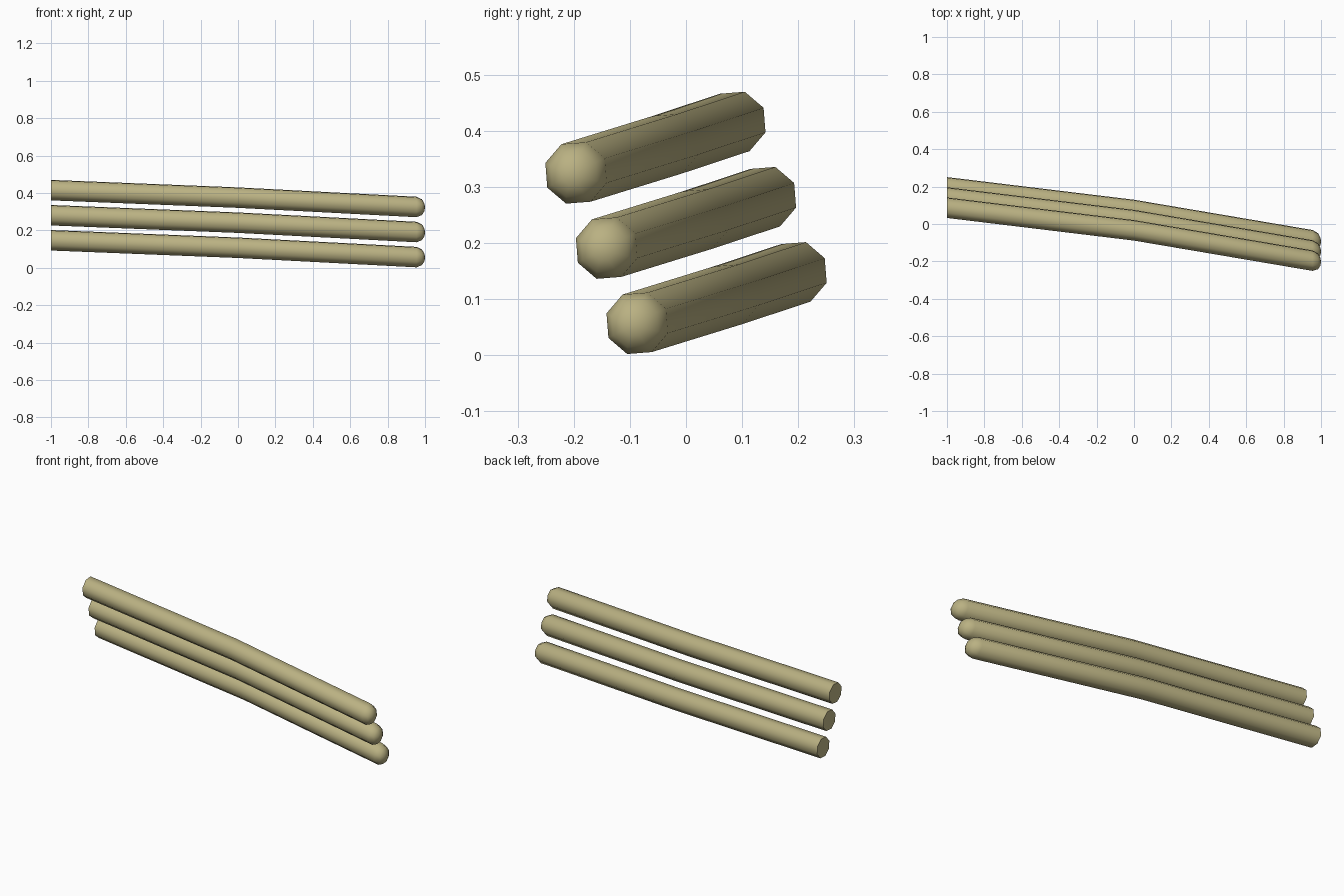
import bpy, bmesh, math
from mathutils import Vector

cube = bpy.data.objects.get("Cube")
if cube:
    bpy.data.objects.remove(cube, do_unlink=True)

# Single khaki colour
khaki = bpy.data.materials.new("khaki")
khaki.use_nodes = True
color = (0.49, 0.44, 0.225, 1)
khaki.diffuse_color = color
khaki.node_tree.nodes["Principled BSDF"].inputs["Base Color"].default_value = color

SIDES = 8
RADIUS = 0.0575
TURN = math.radians(22.5 + 4.5)

# Centre line of the lowest rod with relative thickness: cut end, bend, rounded tip
STATIONS = [
    ((-1.0, 0.196, 0.147), 1.0),
    ((0.0, 0.075, 0.107), 1.0),
    ((0.955, -0.087, 0.057), 1.0),
    ((0.984, -0.091, 0.056), 0.76),
    ((0.997, -0.093, 0.055), 0.36),
]
TIP = Vector((1.0, -0.093, 0.055))


def make_rod(name, offset):
    bm = bmesh.new()
    rings = []
    for centre, scale in STATIONS:
        ring = []
        for i in range(SIDES):
            a = TURN + math.tau * i / SIDES
            spoke = Vector((0, math.cos(a), math.sin(a))) * RADIUS * scale
            ring.append(bm.verts.new(Vector(centre) + offset + spoke))
        rings.append(ring)
    # Walls between neighbouring rings
    for a, b in zip(rings, rings[1:]):
        for i in range(SIDES):
            j = (i + 1) % SIDES
            bm.faces.new((a[i], a[j], b[j], b[i]))
    # Flat cut end and pointed centre of the rounded tip
    bm.faces.new(rings[0])
    tip = bm.verts.new(TIP + offset)
    for i in range(SIDES):
        bm.faces.new((rings[-1][i], rings[-1][(i + 1) % SIDES], tip))
    bmesh.ops.recalc_face_normals(bm, faces=bm.faces)
    mesh = bpy.data.meshes.new(name)
    bm.to_mesh(mesh)
    bm.free()
    mesh.materials.append(khaki)
    rod = bpy.data.objects.new(name, mesh)
    bpy.context.collection.objects.link(rod)
    return rod


# Three identical rods, each higher one stepped forward
STEP = Vector((0, -0.0545, 0.134))
rods = [make_rod(name, STEP * i)
        for i, name in enumerate(("lower_rod", "middle_rod", "upper_rod"))]

bpy.ops.object.select_all(action="DESELECT")
for rod in rods:
    rod.select_set(True)
bpy.context.view_layer.objects.active = rods[0]
bpy.ops.object.shade_smooth_by_angle(angle=math.radians(60))
